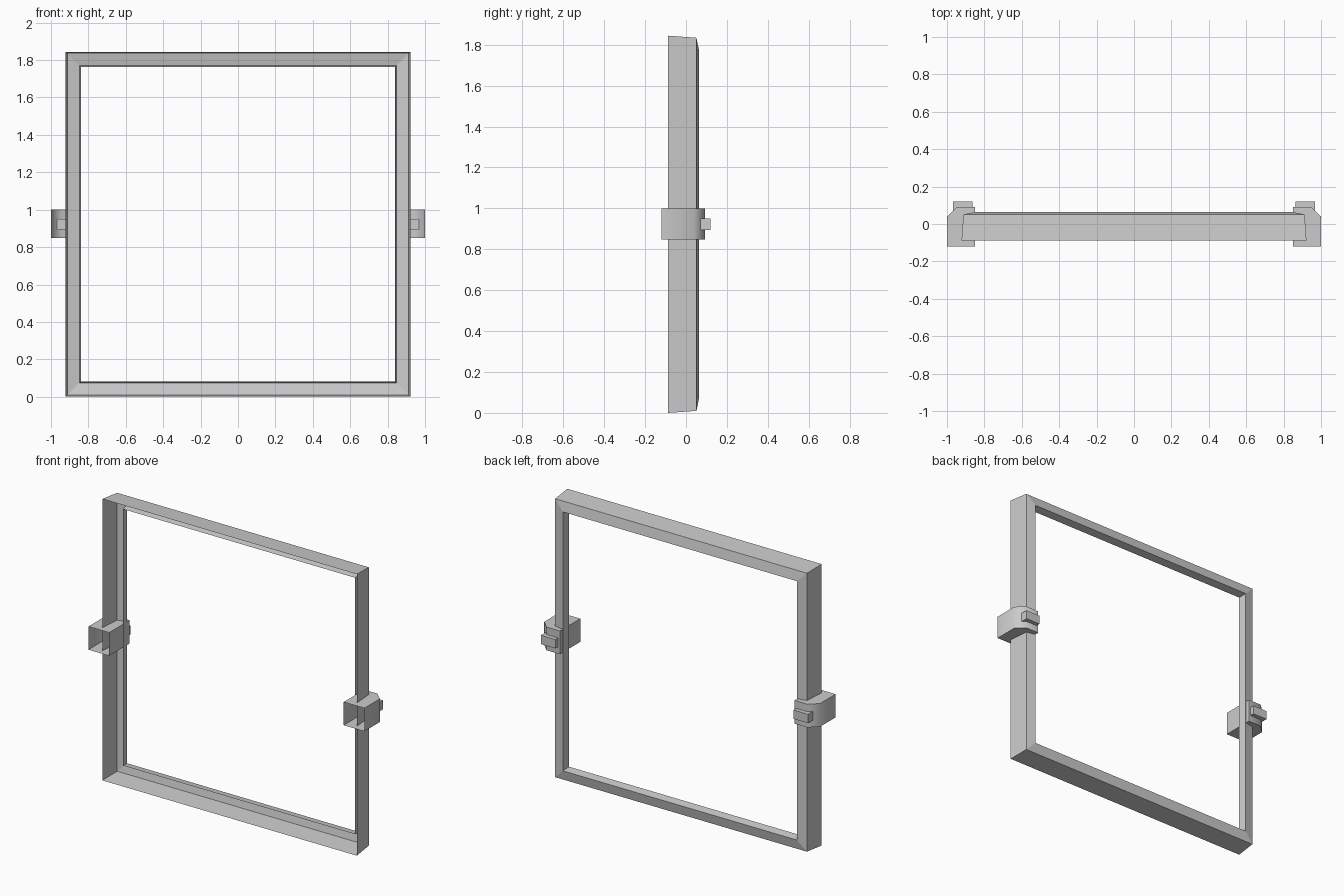
import bpy, bmesh, math

if "Cube" in bpy.data.objects:
    bpy.data.objects.remove(bpy.data.objects["Cube"], do_unlink=True)

grey = bpy.data.materials.new("light_grey")
grey.use_nodes = True
grey.diffuse_color = (0.6, 0.6, 0.6, 1)
grey.node_tree.nodes["Principled BSDF"].inputs["Base Color"].default_value = (0.6, 0.6, 0.6, 1)

MID_Z = 0.922


def finish(bm, name, smooth_angle=None):
    bmesh.ops.recalc_face_normals(bm, faces=bm.faces)
    mesh = bpy.data.meshes.new(name)
    bm.to_mesh(mesh)
    bm.free()
    mesh.materials.append(grey)
    obj = bpy.data.objects.new(name, mesh)
    bpy.context.collection.objects.link(obj)
    if smooth_angle:
        mesh.shade_smooth()
        mesh.set_sharp_from_angle(angle=math.radians(smooth_angle))
    return obj


def prism(name, outline, z0, z1, open_side=None, smooth_angle=None):
    """Extrude an (x, y) outline upward, optionally leaving one side open."""
    bm = bmesh.new()
    low = [bm.verts.new((x, y, z0)) for x, y in outline]
    high = [bm.verts.new((x, y, z1)) for x, y in outline]
    bm.faces.new(low[::-1])
    bm.faces.new(high)
    n = len(outline)
    for i in range(n):
        if i != open_side:
            j = (i + 1) % n
            bm.faces.new((low[i], low[j], high[j], high[i]))
    return finish(bm, name, smooth_angle)


# Square frame: thin channel section (half size, depth), open at the front
section = [(0.922, -0.087), (0.912, 0.051), (0.848, 0.064), (0.84, 0.01)]
bm = bmesh.new()
rings = [[bm.verts.new((sx * h, y, MID_Z + sz * h))
          for sx, sz in ((-1, -1), (1, -1), (1, 1), (-1, 1))] for h, y in section]
for a, b in zip(rings, rings[1:]):
    for i in range(4):
        j = (i + 1) % 4
        bm.faces.new((a[i], a[j], b[j], b[i]))
finish(bm, "frame")

# Side clips: hollow boxes open at the front, with a tab on the back
clip = [(1, -0.12), (1, 0.04), (0.945, 0.092), (0.85, 0.092), (0.85, -0.12)]
tab = [(0.968, 0.07), (0.968, 0.12), (0.863, 0.12), (0.863, 0.07)]
for side, s in (("left", 1), ("right", -1)):
    prism(side + "_clip", [(s * x, y) for x, y in clip], 0.848, 1.0,
          open_side=4, smooth_angle=60)
    prism(side + "_clip_tab", [(s * x, y) for x, y in tab], 0.893, 0.951)
